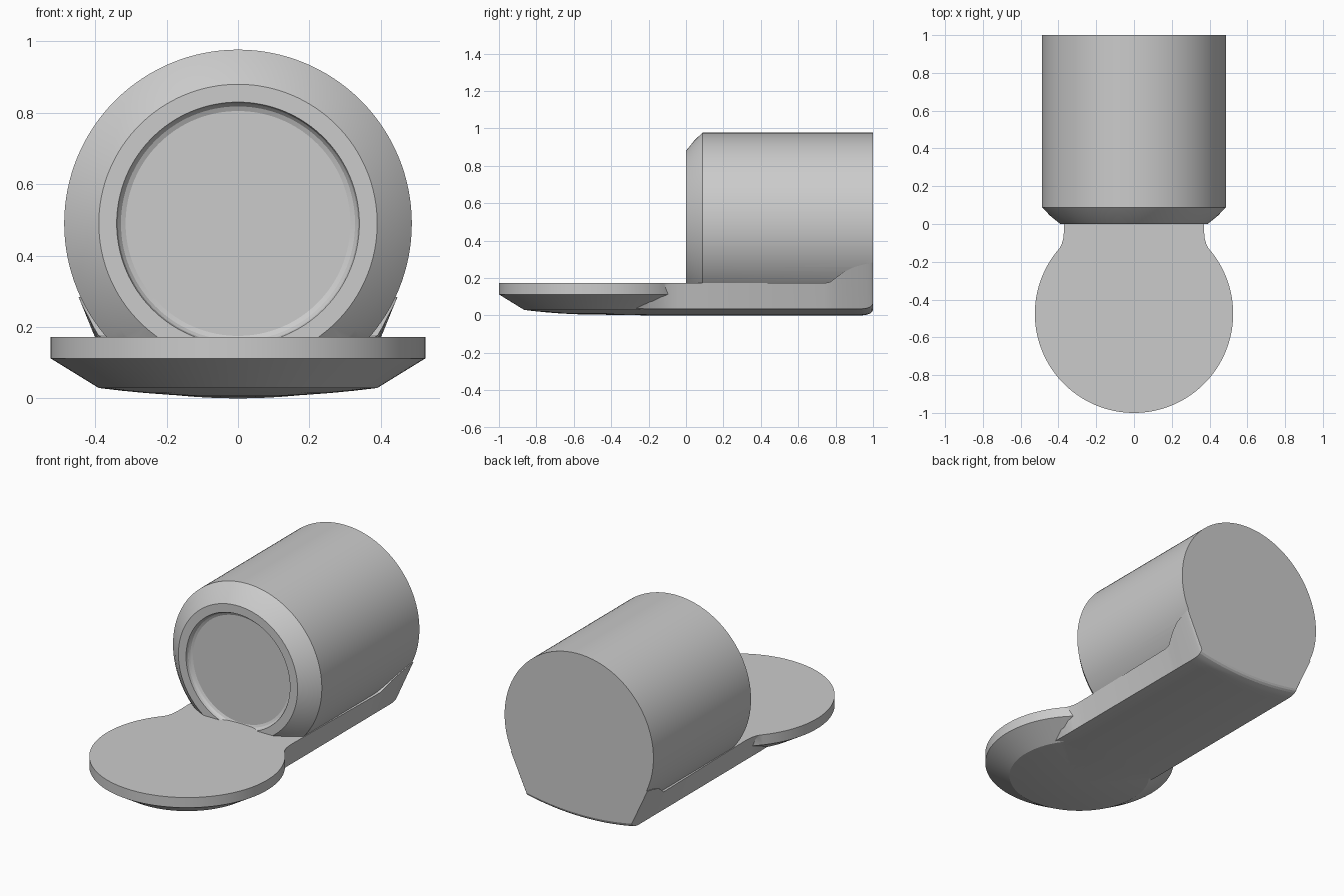
import bpy, bmesh, math
from mathutils import Vector, Matrix

if "Cube" in bpy.data.objects:
    bpy.data.objects.remove(bpy.data.objects["Cube"])

grey = bpy.data.materials.new("light_grey")
grey.diffuse_color = (0.6, 0.6, 0.6, 1)
grey.use_nodes = True
grey.node_tree.nodes["Principled BSDF"].inputs["Base Color"].default_value = grey.diffuse_color


def make_object(name, bm):
    bmesh.ops.remove_doubles(bm, verts=bm.verts, dist=1e-5)
    bmesh.ops.recalc_face_normals(bm, faces=bm.faces)
    mesh = bpy.data.meshes.new(name)
    bm.to_mesh(mesh)
    bm.free()
    mesh.materials.append(grey)
    ob = bpy.data.objects.new(name, mesh)
    bpy.context.collection.objects.link(ob)
    return ob


def lathe(profile, matrix, steps=128):
    """Spin (radius, height) points round local z, then place them."""
    bm = bmesh.new()
    verts = [bm.verts.new((r, 0, h)) for r, h in profile]
    edges = [bm.edges.new(pair) for pair in zip(verts, verts[1:])]
    bmesh.ops.spin(bm, geom=verts + edges, cent=(0, 0, 0), axis=(0, 0, 1),
                   angle=math.tau, steps=steps)
    bmesh.ops.remove_doubles(bm, verts=bm.verts, dist=1e-5)
    bm.transform(matrix)
    return bm


# Lying barrel: recessed front, chamfered rim, flat back
barrel_profile = [(0, .03), (.315, .03), (.328, .024), (.336, .014), (.34, 0),
                  (.39, 0), (.443, .043), (.487, .088), (.487, .93),
                  (.487, 1), (0, 1)]
bm = lathe(barrel_profile,
           Matrix.Translation((0, 0, .49)) @ Matrix.Rotation(-math.pi / 2, 4, 'X'))
for v in bm.verts:
    if v.co.y > .99:
        v.co.z = max(v.co.z, .04)
barrel = make_object("barrel_body", bm)

# Round front platform with a shallow domed underside
dome = [(.39 * i / 6, .004 + .025 * (i / 6) ** 2) for i in range(7)]
disc = make_object("front_platform", lathe(
    dome + [(.525, .112), (.525, .172), (0, .172)],
    Matrix.Translation((0, -.475, 0))))

# Neck and cradle lofted along y: (y, top height, top half width, bottom lift)
stations = [(-.475, .172, .42, .004), (-.2, .172, .42, 0), (-.13, .172, .395, 0),
            (-.11, .172, .384, 0), (-.08, .172, .375, 0), (-.04, .172, .371, 0),
            (0, .172, .371, 0), (.3, .172, .376, 0), (.74, .172, .385, 0),
            (.77, .178, .392, 0), (.80, .2, .405, 0), (.84, .23, .42, 0),
            (.89, .255, .434, 0), (.94, .27, .441, 0), (.965, .276, .443, .003),
            (.985, .28, .445, .01), (.995, .282, .446, .019), (1, .284, .447, .03)]
N = 8
bm = bmesh.new()
rings = []
for y, top, half, lift in stations:
    ring = [Vector((.345 * i / N, y, .035 * (i / N) ** 2 + lift))
            for i in range(-N, N + 1)]
    ring += [Vector((half, y, top)), Vector((-half, y, top))]
    rings.append([bm.verts.new(p) for p in ring])
for a, b in zip(rings, rings[1:]):
    for i in range(len(a)):
        j = (i + 1) % len(a)
        bm.faces.new((a[i], a[j], b[j], b[i]))
bm.faces.new(rings[0])
bm.faces.new(rings[-1])
cradle = make_object("neck_cradle", bm)

# Merge the parts into one solid
for part in (disc, cradle):
    mod = barrel.modifiers.new("join", 'BOOLEAN')
    mod.operation = 'UNION'
    mod.solver = 'EXACT'
    mod.object = part
    bpy.context.view_layer.objects.active = barrel
    bpy.ops.object.modifier_apply(modifier=mod.name)
    bpy.data.objects.remove(part)

bpy.ops.object.select_all(action='DESELECT')
barrel.select_set(True)
bpy.context.view_layer.objects.active = barrel
bpy.ops.object.shade_smooth_by_angle(angle=math.radians(20))
